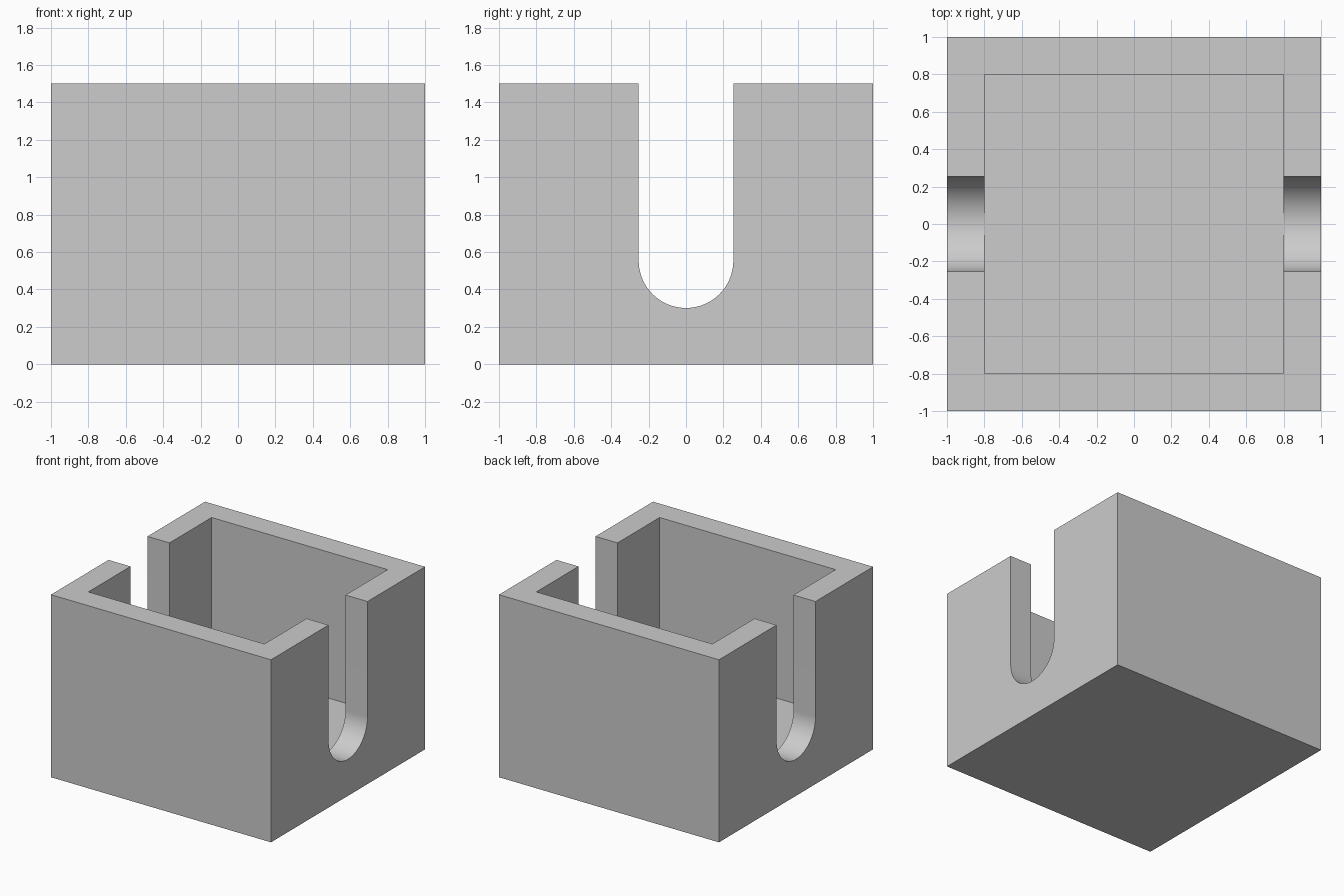
import bpy
import bmesh
from math import cos, sin, pi, radians

if "Cube" in bpy.data.objects:
    bpy.data.objects.remove(bpy.data.objects["Cube"], do_unlink=True)

HEIGHT = 1.5
WALL = 0.2
FLOOR = 0.3
SLOT_RADIUS = 0.253
SLOT_BOTTOM = FLOOR + 0.001
ARC_STEPS = 48

grey = bpy.data.materials.new("light_grey")
grey.use_nodes = True
colour = (0.604, 0.604, 0.604, 1)
grey.diffuse_color = colour
grey.node_tree.nodes["Principled BSDF"].inputs["Base Color"].default_value = colour


def prism(name, outline, x0, x1):
    """Extrude a closed (y, z) outline along x."""
    bm = bmesh.new()
    face = bm.faces.new([bm.verts.new((x0, y, z)) for y, z in outline])
    moved = bmesh.ops.extrude_face_region(bm, geom=[face])["geom"]
    verts = [v for v in moved if isinstance(v, bmesh.types.BMVert)]
    bmesh.ops.translate(bm, verts=verts, vec=(x1 - x0, 0, 0))
    bmesh.ops.recalc_face_normals(bm, faces=bm.faces)
    mesh = bpy.data.meshes.new(name)
    bm.to_mesh(mesh)
    bm.free()
    mesh.materials.append(grey)
    obj = bpy.data.objects.new(name, mesh)
    bpy.context.collection.objects.link(obj)
    return obj


def rectangle(half, z0, z1):
    return [(-half, z0), (half, z0), (half, z1), (-half, z1)]


def cut(target, cutter):
    mod = target.modifiers.new(cutter.name, 'BOOLEAN')
    mod.operation = 'DIFFERENCE'
    mod.solver = 'EXACT'
    mod.object = cutter
    bpy.context.view_layer.objects.active = target
    bpy.ops.object.modifier_apply(modifier=mod.name)
    bpy.data.objects.remove(cutter, do_unlink=True)


# Solid block hollowed from above
box = prism("open_box", rectangle(1, 0, HEIGHT), -1, 1)
inner = 1 - WALL
cut(box, prism("cavity_cutter", rectangle(inner, FLOOR, HEIGHT + 0.5), -inner, inner))

# Round-bottomed slot through both side walls
centre = SLOT_BOTTOM + SLOT_RADIUS
angles = [pi + pi * i / ARC_STEPS for i in range(ARC_STEPS + 1)]
slot = [(SLOT_RADIUS * cos(a), centre + SLOT_RADIUS * sin(a)) for a in angles]
slot += [(SLOT_RADIUS, HEIGHT + 0.2), (-SLOT_RADIUS, HEIGHT + 0.2)]
cut(box, prism("slot_cutter", slot, -1.2, 1.2))

# Smooth slot curve, sharp corners
bpy.ops.object.select_all(action='DESELECT')
box.select_set(True)
bpy.context.view_layer.objects.active = box
bpy.ops.object.shade_smooth_by_angle(angle=radians(30))
